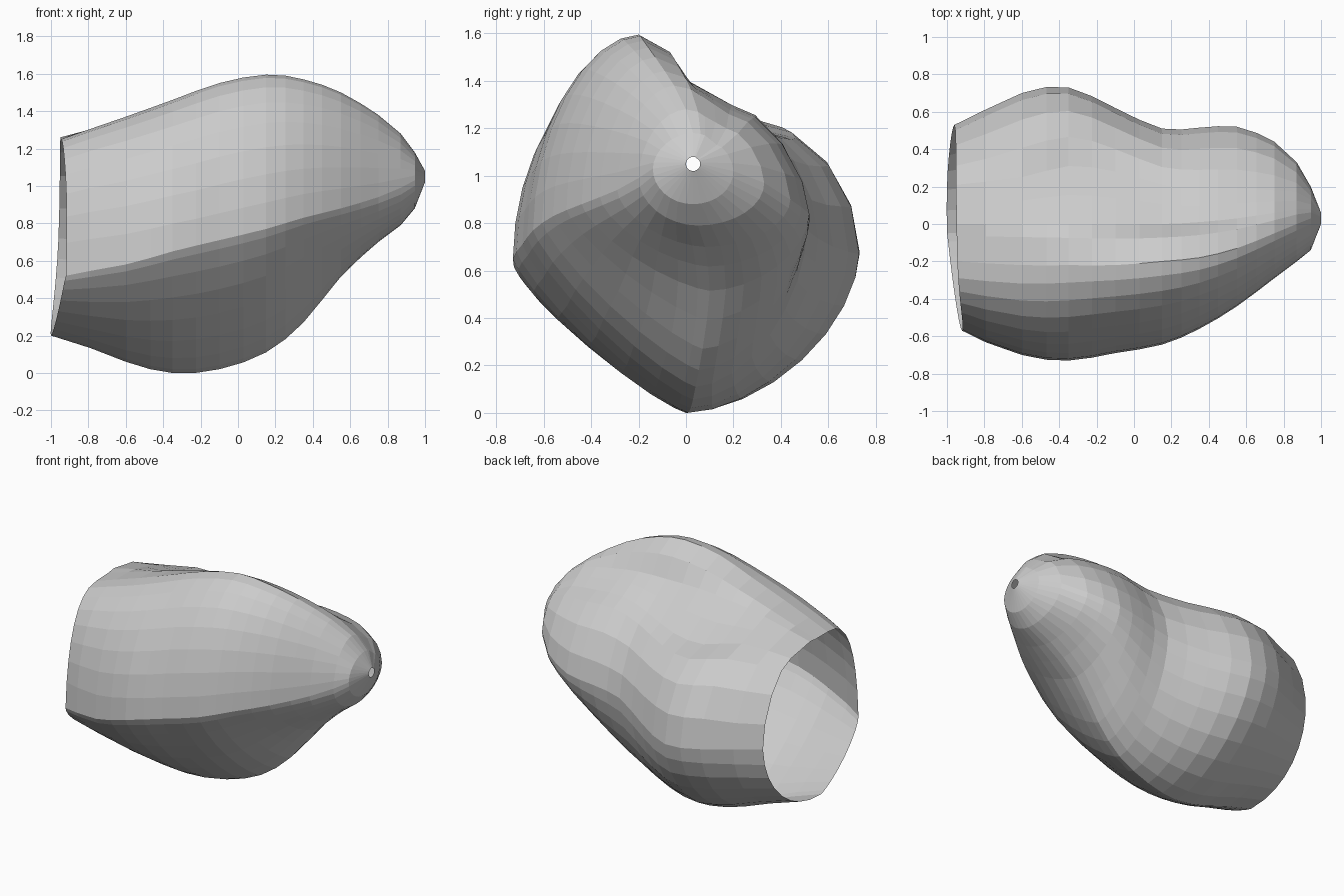
import bpy, bmesh
from math import sin, cos, pi

if "Cube" in bpy.data.objects:
    bpy.data.objects.remove(bpy.data.objects["Cube"])

# Stations along x: x, then (y,z) of top, left, bottom, right, valley, shoulder
STATIONS = [
    (-0.95, -0.20, 1.25, -0.57, 0.52, -0.05, 0.20, 0.53, 0.72, 0.00, 1.26, 0.21, 1.225),
    (-0.60, -0.22, 1.37, -0.70, 0.58, -0.02, 0.06, 0.70, 0.69, 0.00, 1.34, 0.25, 1.25),
    (-0.35, -0.22, 1.46, -0.73, 0.65, 0.00, 0.00, 0.73, 0.67, 0.00, 1.38, 0.31, 1.20),
    (-0.10, -0.22, 1.55, -0.69, 0.71, 0.02, 0.02, 0.62, 0.70, 0.00, 1.40, 0.28, 1.20),
    (0.15, -0.20, 1.595, -0.645, 0.77, 0.04, 0.11, 0.51, 0.77, 0.00, 1.40, 0.21, 1.25),
    (0.35, -0.18, 1.57, -0.56, 0.83, 0.07, 0.27, 0.515, 0.81, 0.01, 1.40, 0.19, 1.30),
    (0.55, -0.13, 1.50, -0.44, 0.88, 0.10, 0.515, 0.52, 0.84, 0.03, 1.38, 0.19, 1.29),
    (0.75, -0.05, 1.38, -0.29, 0.94, 0.08, 0.70, 0.44, 0.90, 0.06, 1.34, 0.18, 1.26),
    (0.87, 0.00, 1.28, -0.20, 0.99, 0.05, 0.79, 0.33, 0.97, 0.08, 1.25, 0.17, 1.20),
    (0.945, 0.03, 1.18, -0.14, 1.03, 0.03, 0.88, 0.20, 1.02, 0.08, 1.17, 0.13, 1.13),
    (1.00, 0.03, 1.08, 0.00, 1.05, 0.03, 1.02, 0.06, 1.05, 0.04, 1.078, 0.05, 1.07),
]
QUARTER = 8            # segments in each quarter of a cross-section


def spline(a, b, c, d, t):
    return tuple(0.5 * (2 * q + (r - p) * t + (2 * p - 5 * q + 4 * r - s) * t * t
                        + (3 * q - p - 3 * r + s) * t ** 3)
                 for p, q, r, s in zip(a, b, c, d))


def arc(a, b, corner, e, n=QUARTER):
    """Superellipse arc from a to b, bulging towards the corner (e = 2 is straight)."""
    pts = []
    for i in range(n):
        t = i / n * pi / 2
        u, v = 1 - sin(t) ** e, 1 - cos(t) ** e
        pts.append(tuple(k + (p - k) * u + (q - k) * v
                         for p, q, k in zip(a, b, corner)))
    return pts


def ramp(x, x0, x1, v0, v1):
    t = max(0, min(1, (x - x0) / (x1 - x0)))
    return v0 + (v1 - v0) * t


def section(s):
    x = s[0]
    top, left, bottom, right, valley, shoulder = [s[i:i + 2] for i in range(1, 13, 2)]
    e_top = ramp(x, -0.95, -0.2, 0.87, 1.08)
    e_low = ramp(x, -0.95, -0.5, 1.5, 1.65) - ramp(x, 0.4, 0.9, 0, 0.65)
    e_belly = ramp(x, -0.95, -0.5, 0.95, 1.16) - ramp(x, 0.4, 0.9, 0, 0.16)
    e_side = 1.2 if x < -0.7 else ramp(x, -0.7, -0.35, 1.12, 1.03) + ramp(x, -0.2, 0.2, 0, 0.2)
    half = QUARTER // 2
    mid = [tuple((p + q) / 2 for p, q in zip(valley, shoulder))]
    crest = arc(top, valley, (valley[0], top[1]), ramp(x, -0.6, 0, 1.1, 1.3), 2)
    return (arc(top, left, (left[0], top[1]), e_top)
            + arc(left, bottom, (left[0], bottom[1]), e_low)
            + arc(bottom, right, (right[0], bottom[1]), e_belly)
            + arc(right, shoulder, (right[0], shoulder[1]), e_side, half)
            + [shoulder] + mid + [valley, crest[1]])


# Smooth in-between stations
last = len(STATIONS) - 1
rows = []
for i in range(last):
    a, b = STATIONS[max(i - 1, 0)], STATIONS[i]
    c, d = STATIONS[i + 1], STATIONS[min(i + 2, last)]
    steps = 2 if i < last - 3 else 1
    rows += [spline(a, b, c, d, k / steps) for k in range(steps)]
rows.append(STATIONS[-1])

# Open shell: large wavy mouth at -x, tiny hole at +x
bm = bmesh.new()
rings = []
for r, s in enumerate(rows):
    ring = []
    for j, (y, z) in enumerate(section(s)):
        t = 2 * pi * j / (4 * QUARTER)
        x = s[0]
        if r == 0:
            x = -0.956 + 0.0275 * cos(t) + 0.02 * sin(t) - 0.016 * cos(2 * t)
        ring.append(bm.verts.new((x, y, z)))
    rings.append(ring)
for p, q in zip(rings, rings[1:]):
    for j in range(len(p)):
        k = (j + 1) % len(p)
        bm.faces.new((p[j], p[k], q[k], q[j]))
bmesh.ops.recalc_face_normals(bm, faces=bm.faces)
mesh = bpy.data.meshes.new("hollow_shell")
bm.to_mesh(mesh)
bm.free()
shell = bpy.data.objects.new("hollow_shell", mesh)
bpy.context.collection.objects.link(shell)
